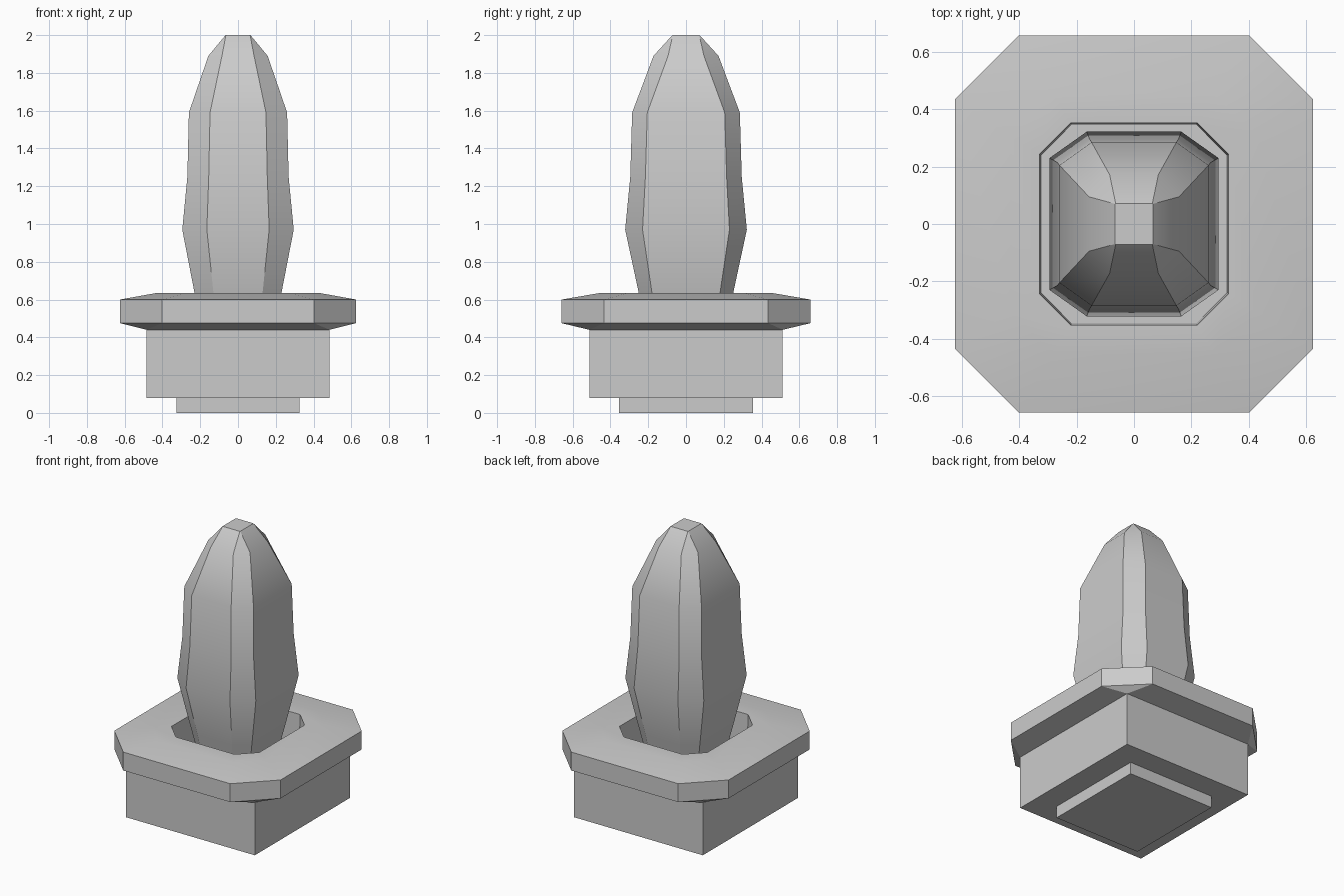
import bpy, bmesh, math

if "Cube" in bpy.data.objects:
    bpy.data.objects.remove(bpy.data.objects["Cube"])


def ring(x, y, cx, cy, z):
    """Chamfered rectangle: half sizes x, y; chamfers start at cx, cy."""
    return [(x, -cy, z), (x, cy, z), (cx, y, z), (-cx, y, z),
            (-x, cy, z), (-x, -cy, z), (-cx, -y, z), (cx, -y, z)]


def loft(name, rows, cap_bottom=True, cap_top=True):
    bm = bmesh.new()
    loops = [[bm.verts.new(p) for p in ring(*row)] for row in rows]
    for a, b in zip(loops, loops[1:]):
        for i in range(8):
            j = (i + 1) % 8
            bm.faces.new((a[i], a[j], b[j], b[i]))
    if cap_bottom:
        bm.faces.new(loops[0][::-1])
    if cap_top:
        bm.faces.new(loops[-1])
    # square rows merge their chamfer points
    bmesh.ops.remove_doubles(bm, verts=bm.verts, dist=0.0005)
    mesh = bpy.data.meshes.new(name)
    bm.to_mesh(mesh)
    bm.free()
    obj = bpy.data.objects.new(name, mesh)
    bpy.context.collection.objects.link(obj)
    return obj


def smooth(obj, degrees):
    bpy.ops.object.select_all(action='DESELECT')
    obj.select_set(True)
    bpy.context.view_layer.objects.active = obj
    bpy.ops.object.shade_smooth_by_angle(angle=math.radians(degrees))


def box(name, x, y, z0, z1):
    return loft(name, [(x, y, x, y, z0), (x, y, x, y, z1)])


# Stepped square base
box("foot_plate", 0.325, 0.355, 0.0, 0.08)
box("base_block", 0.485, 0.512, 0.08, 0.44)

# Collar with an octagonal socket
collar = loft("collar", [
    (0.485, 0.512, 0.485, 0.512, 0.44),
    (0.625, 0.658, 0.402, 0.435, 0.475),
    (0.625, 0.658, 0.402, 0.435, 0.60),
    (0.43, 0.455, 0.28, 0.305, 0.635),
    (0.33, 0.353, 0.22, 0.243, 0.635),
    (0.325, 0.347, 0.217, 0.24, 0.44),
], False, False)
smooth(collar, 25)

# Bullet shaped plug standing in the socket
plug = loft("plug", [
    (0.19, 0.21, 0.11, 0.15, 0.44),
    (0.23, 0.25, 0.13, 0.18, 0.635),
    (0.295, 0.322, 0.165, 0.23, 0.97),
    (0.268, 0.295, 0.155, 0.215, 1.25),
    (0.26, 0.285, 0.148, 0.205, 1.59),
    (0.157, 0.172, 0.085, 0.095, 1.89),
    (0.066, 0.072, 0.064, 0.07, 2.0),
])
smooth(plug, 30)
